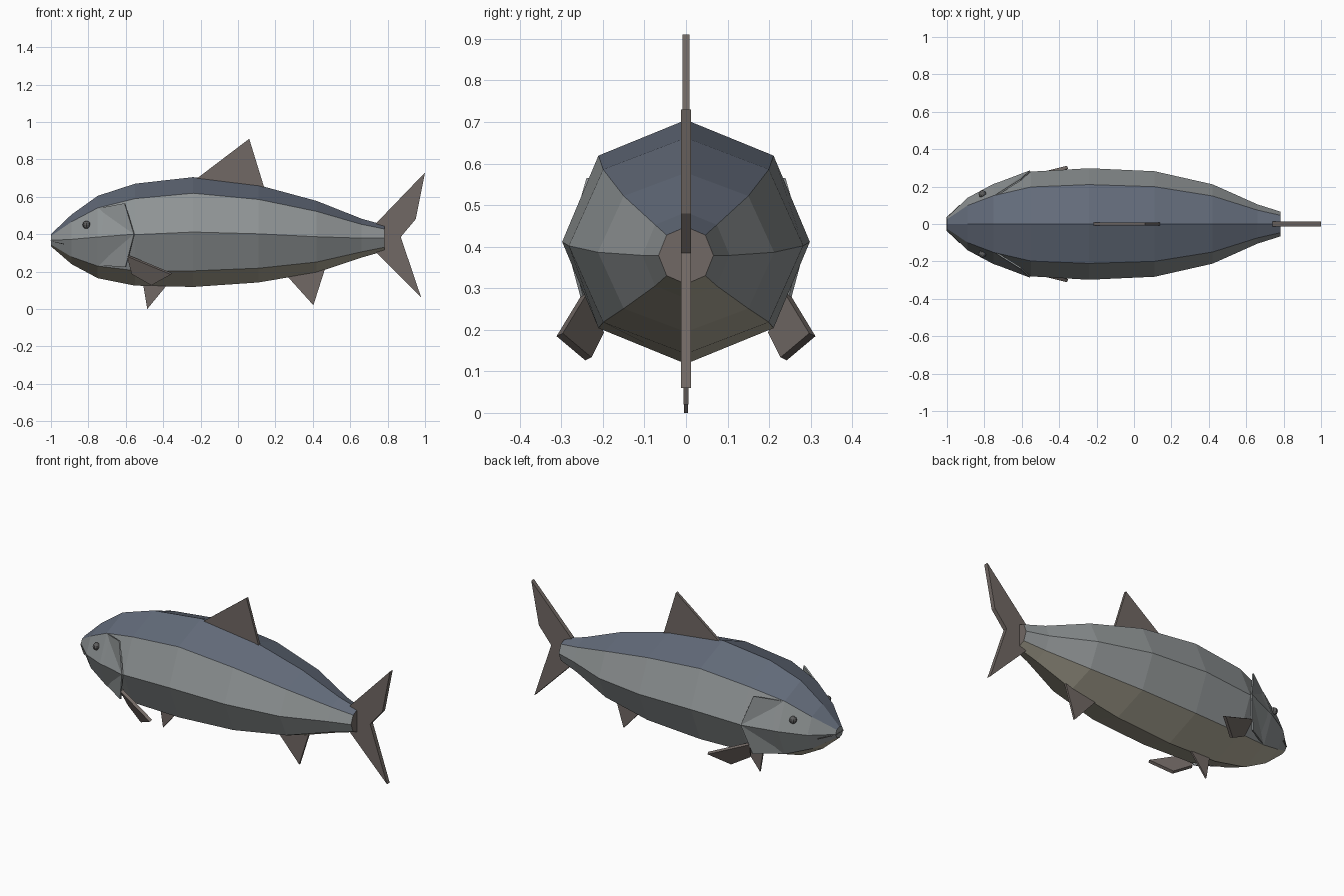
import bpy, bmesh, math
from mathutils import Vector

cube = bpy.data.objects.get("Cube")
if cube:
    bpy.data.objects.remove(cube, do_unlink=True)


def material(name, rgb):
    m = bpy.data.materials.new(name)
    m.use_nodes = True
    m.diffuse_color = (*rgb, 1)
    m.node_tree.nodes["Principled BSDF"].inputs["Base Color"].default_value = (*rgb, 1)
    return m


BACK = material("slate blue back", (0.125, 0.148, 0.195))
SIDE = material("silver side", (0.275, 0.295, 0.30))
BELLY = material("pale olive belly", (0.45, 0.42, 0.33))
FIN = material("brown grey fin", (0.165, 0.14, 0.128))
DARK = material("dark eye", (0.11, 0.11, 0.11))


def finish(name, bm, mats):
    bmesh.ops.recalc_face_normals(bm, faces=bm.faces)
    mesh = bpy.data.meshes.new(name)
    bm.to_mesh(mesh)
    bm.free()
    for m in mats:
        mesh.materials.append(m)
    ob = bpy.data.objects.new(name, mesh)
    bpy.context.collection.objects.link(ob)
    return ob


def sheet(name, points, faces, thickness, mat):
    """Thin plate: a surface thickened equally to both sides."""
    bm = bmesh.new()
    verts = [bm.verts.new(p) for p in points]
    for f in faces:
        bm.faces.new([verts[i] for i in f])
    ob = finish(name, bm, [mat])
    mod = ob.modifiers.new("thickness", "SOLIDIFY")
    mod.thickness = thickness
    mod.offset = 0


def flat_fin(name, outline, faces, thickness):
    """Upright fin on the centre plane, outlined in x and z."""
    sheet(name, [(x, 0, z) for x, z in outline], faces, thickness, FIN)


# Body: eight-sided rings along x, each with half width, bottom and top
stations = [
    (-1.0, 0.035, 0.335, 0.40), (-0.89, 0.14, 0.24, 0.505),
    (-0.75, 0.215, 0.165, 0.605), (-0.55, 0.28, 0.125, 0.67),
    (-0.24, 0.298, 0.118, 0.705), (0.11, 0.282, 0.142, 0.662),
    (0.42, 0.212, 0.195, 0.578), (0.66, 0.105, 0.275, 0.483),
    (0.783, 0.066, 0.31, 0.448),
]
SIDES = 8
bm = bmesh.new()
rings = []
for x, w, low, high in stations:
    ring = []
    for i in range(SIDES):
        a = math.tau * i / SIDES
        ring.append(bm.verts.new((x, w * math.sin(a),
                                  (low + high) / 2 + (high - low) / 2 * math.cos(a))))
    rings.append(ring)
for r0, r1 in zip(rings, rings[1:]):
    for i in range(SIDES):
        j = (i + 1) % SIDES
        f = bm.faces.new((r0[i], r0[j], r1[j], r1[i]))
        # Back on the top strips, belly on the bottom strips
        f.material_index = 0 if i in (0, 7) else 2 if i in (3, 4) else 1
bm.faces.new(rings[0]).material_index = 1
bm.faces.new(rings[-1]).material_index = 3
finish("body", bm, [BACK, SIDE, BELLY, FIN])

# Fins on the centre plane
TRIANGLE = [(0, 1, 2)]
flat_fin("dorsal_fin", [(-0.23, 0.69), (0.06, 0.91), (0.14, 0.65)], TRIANGLE, 0.016)
flat_fin("anal_fin", [(0.25, 0.19), (0.403, 0.02), (0.47, 0.23)], TRIANGLE, 0.012)
flat_fin("pelvic_fin", [(-0.51, 0.15), (-0.485, 0.0), (-0.37, 0.14)], TRIANGLE, 0.01)
flat_fin("tail_fin",
         [(0.74, 0.46), (1.0, 0.73), (0.95, 0.48), (0.87, 0.385), (0.98, 0.06), (0.74, 0.30)],
         [(0, 1, 2, 3), (0, 3, 5), (3, 4, 5)], 0.025)

# Paired parts on the front (-y) and rear (+y) flanks
for label, s in (("front_flank", -1), ("rear_flank", 1)):
    # Gill cover: sunk into the head in front, lifted along its rear edge
    gill = [(-0.75, 0.146, 0.537), (-0.605, 0.236, 0.565), (-0.555, 0.283, 0.40),
            (-0.60, 0.236, 0.225), (-0.75, 0.146, 0.234), (-0.75, 0.209, 0.385)]
    sheet("gill_cover_" + label, [(x, s * y, z) for x, y, z in gill],
          [(0, 1, 2), (0, 2, 5), (5, 2, 4), (4, 2, 3)], 0.008, SIDE)

    pectoral = [(-0.59, 0.245, 0.285), (-0.355, 0.304, 0.188),
                (-0.46, 0.235, 0.13), (-0.565, 0.205, 0.19)]
    sheet("pectoral_fin_" + label, [(x, s * y, z) for x, y, z in pectoral],
          [(0, 1, 2, 3)], 0.018, FIN)

    bm = bmesh.new()
    bmesh.ops.create_uvsphere(bm, u_segments=8, v_segments=6, radius=0.021)
    bmesh.ops.translate(bm, verts=bm.verts, vec=Vector((-0.81, s * 0.16, 0.45)))
    finish("eye_" + label, bm, [DARK])

# Mouth slit wrapped around the snout
sheet("mouth", [(-1.002, -0.036, 0.365), (-0.93, -0.104, 0.347),
                (-0.93, 0.104, 0.347), (-1.002, 0.036, 0.365)],
      [(0, 1, 2, 3)], 0.004, DARK)
